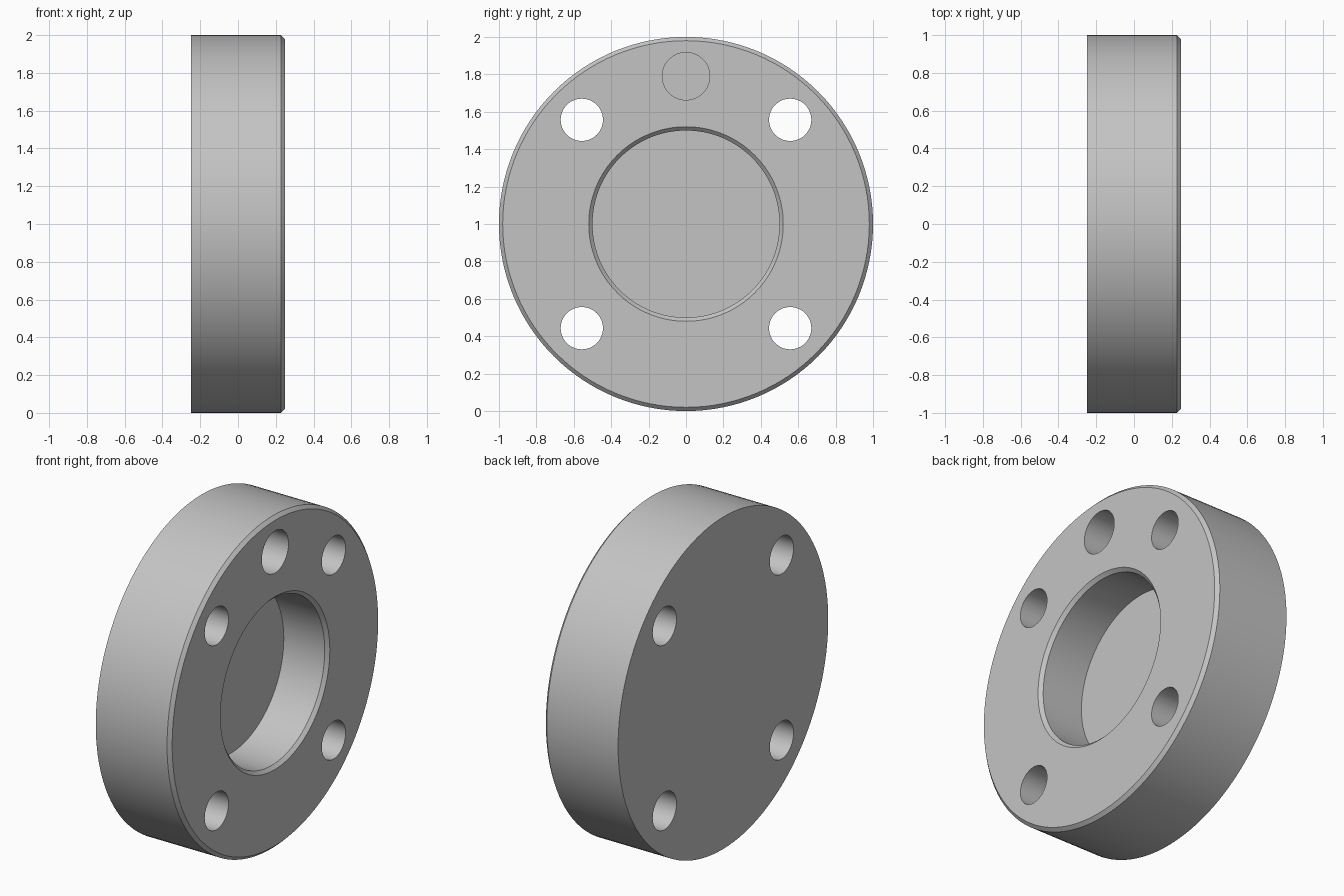
import bpy, bmesh, math
from mathutils import Matrix, Vector

cube = bpy.data.objects.get("Cube")
if cube:
    bpy.data.objects.remove(cube, do_unlink=True)

HALF = 0.2475         # half thickness along x
FLOOR = -0.045        # depth plane of the blind pockets
CHAMFER = 0.02
POCKET_R = 0.5
BOLT_OFFSET = 0.557
SEGMENTS = 128

grey = bpy.data.materials.new("plain_grey")
grey.use_nodes = True
grey.diffuse_color = (0.55, 0.55, 0.55, 1)
grey.node_tree.nodes["Principled BSDF"].inputs["Base Color"].default_value = grey.diffuse_color


def finish(name, bm):
    bmesh.ops.recalc_face_normals(bm, faces=bm.faces)
    mesh = bpy.data.meshes.new(name)
    bm.to_mesh(mesh)
    bm.free()
    mesh.materials.append(grey)
    obj = bpy.data.objects.new(name, mesh)
    bpy.context.collection.objects.link(obj)
    return obj


def lathe(name, profile):
    """Turn (x, radius) points about the x axis at z = 1 and cap both ends."""
    bm = bmesh.new()
    verts = [bm.verts.new((x, 0, 1 + r)) for x, r in profile]
    edges = [bm.edges.new(pair) for pair in zip(verts, verts[1:])]
    bmesh.ops.spin(bm, geom=verts + edges, cent=(0, 0, 1), axis=(1, 0, 0),
                   angle=math.tau, steps=SEGMENTS, use_merge=True)
    bmesh.ops.remove_doubles(bm, verts=bm.verts, dist=1e-5)
    bmesh.ops.holes_fill(bm, edges=[e for e in bm.edges if e.is_boundary])
    return finish(name, bm)


def add_drill(bm, y, z, radius, x0, x1):
    turn = Matrix.Rotation(math.pi / 2, 4, "Y")
    place = Matrix.Translation(Vector(((x0 + x1) / 2, y, z)))
    bmesh.ops.create_cone(bm, cap_ends=True, segments=64, radius1=radius,
                          radius2=radius, depth=x1 - x0, matrix=place @ turn)


# Turned disc with chamfered rim and chamfered centre pocket
flange = lathe("flange_disc", [
    (-HALF, 1),
    (HALF - CHAMFER, 1),
    (HALF, 1 - CHAMFER),
    (HALF, POCKET_R + CHAMFER),
    (HALF - CHAMFER, POCKET_R),
    (FLOOR, POCKET_R),
])

# Four through bolt holes and one blind hole at the top
bm = bmesh.new()
for sy in (-1, 1):
    for sz in (-1, 1):
        add_drill(bm, sy * BOLT_OFFSET, 1 + sz * BOLT_OFFSET, 0.113, -0.4, 0.4)
add_drill(bm, 0, 1.79, 0.127, FLOOR, 0.4)
drills = finish("hole_cutter", bm)
drills.hide_render = True

cut = flange.modifiers.new("holes", "BOOLEAN")
cut.operation = "DIFFERENCE"
cut.solver = "EXACT"
cut.object = drills
bpy.ops.object.select_all(action="DESELECT")
bpy.context.view_layer.objects.active = flange
flange.select_set(True)
bpy.ops.object.modifier_apply(modifier=cut.name)
bpy.data.objects.remove(drills, do_unlink=True)
bpy.ops.object.shade_smooth_by_angle(angle=math.radians(30))
